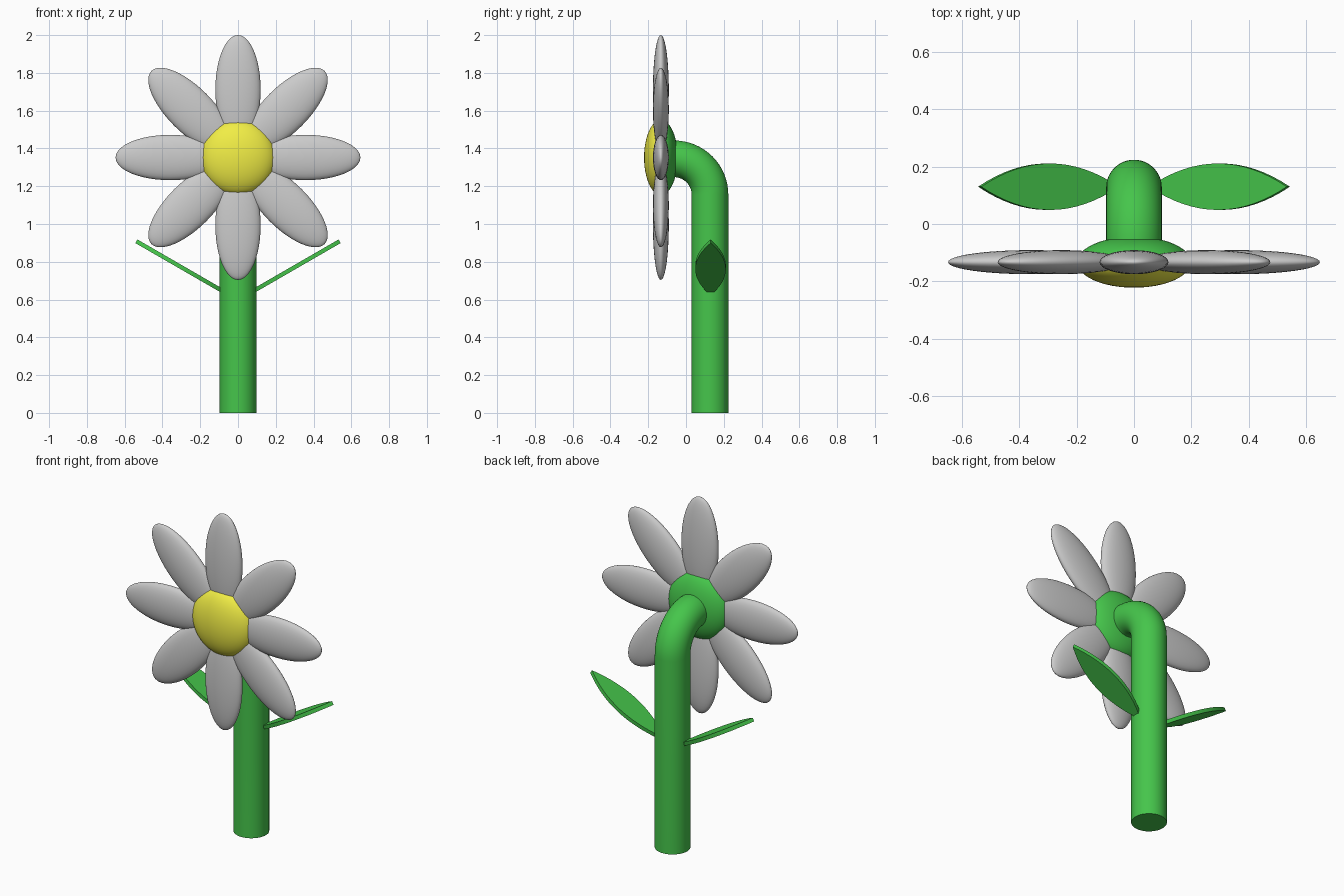
import bpy, bmesh
from math import sin, cos, pi, radians
from mathutils import Matrix, Vector

if "Cube" in bpy.data.objects:
    bpy.data.objects.remove(bpy.data.objects["Cube"])

HEAD = Vector((0, -0.133, 1.352))
STEM_Y, STEM_R, BEND = 0.127, 0.097, 0.19


def material(name, color):
    m = bpy.data.materials.new(name)
    m.diffuse_color = color
    m.use_nodes = True
    m.node_tree.nodes["Principled BSDF"].inputs["Base Color"].default_value = m.diffuse_color
    return m


green = material("green", (0.06, 0.56, 0.07, 1))
yellow = material("yellow", (0.88, 0.85, 0.06, 1))


def finish(name, bm, mat=None, angle=40):
    bmesh.ops.recalc_face_normals(bm, faces=bm.faces)
    mesh = bpy.data.meshes.new(name)
    bm.to_mesh(mesh)
    bm.free()
    obj = bpy.data.objects.new(name, mesh)
    bpy.context.collection.objects.link(obj)
    if mat:
        mesh.materials.append(mat)
    bpy.ops.object.select_all(action='DESELECT')
    obj.select_set(True)
    bpy.context.view_layer.objects.active = obj
    bpy.ops.object.shade_smooth_by_angle(angle=radians(angle))
    return obj


# Stem: round tube bending forward into the flower head
path = [(STEM_Y, 0.0)]
for i in range(17):
    a = i / 16 * pi / 2
    path.append((STEM_Y - BEND + BEND * cos(a), HEAD.z - 0.007 - BEND + BEND * sin(a)))
path.append((-0.11, HEAD.z - 0.007))
bm = bmesh.new()
rings = []
for i, (y, z) in enumerate(path):
    a = min(max(i - 1, 0), 16) / 16 * pi / 2
    rings.append([bm.verts.new((STEM_R * cos(t), y + STEM_R * sin(t) * cos(a), z + STEM_R * sin(t) * sin(a)))
                  for t in (2 * pi * k / 48 for k in range(48))])
for r0, r1 in zip(rings, rings[1:]):
    for k in range(48):
        n = (k + 1) % 48
        bm.faces.new((r0[k], r0[n], r1[n], r1[k]))
bm.faces.new(rings[0])
bm.faces.new(rings[-1])
finish("stem", bm, green)

# Eight flattened petals around the head
for i in range(8):
    bm = bmesh.new()
    place = (Matrix.Translation(HEAD) @ Matrix.Rotation(i * pi / 4, 4, 'Y')
             @ Matrix.Translation((0, 0, 0.358)) @ Matrix.Diagonal((0.12, 0.042, 0.29, 1)))
    bmesh.ops.create_uvsphere(bm, u_segments=32, v_segments=24, radius=1, matrix=place)
    finish(f"petal_{i + 1}", bm)

# Flower head: yellow front half and green back half
for name, mat, side in (("flower_centre", yellow, -1), ("flower_back", green, 1)):
    bm = bmesh.new()
    bmesh.ops.create_uvsphere(bm, u_segments=48, v_segments=24, radius=1,
                              matrix=Matrix.Rotation(pi / 2, 4, 'X'))
    bmesh.ops.delete(bm, geom=[v for v in bm.verts if v.co.y * side < -1e-4], context='VERTS')
    bmesh.ops.transform(bm, verts=bm.verts,
                        matrix=Matrix.Translation(HEAD) @ Matrix.Diagonal((0.199, 0.089, 0.199, 1)))
    finish(name, bm, mat)

# Pair of pointed leaf plates, tilted upward
for name, side in (("leaf_right", 1), ("leaf_left", -1)):
    bm = bmesh.new()
    half, width, n = 0.277, 0.081, 16
    ts = [-1 + 2 * i / n for i in range(n + 1)]
    outline = [(half * t, -width * (1 - t * t)) for t in ts]
    outline += [(half * t, width * (1 - t * t)) for t in reversed(ts[1:-1])]
    face = bm.faces.new([bm.verts.new((x, y, -0.011)) for x, y in outline])
    ext = bmesh.ops.extrude_face_region(bm, geom=[face])
    bmesh.ops.translate(bm, vec=(0, 0, 0.022),
                        verts=[g for g in ext["geom"] if isinstance(g, bmesh.types.BMVert)])
    place = (Matrix.Diagonal((side, 1, 1, 1)) @ Matrix.Translation((0.298, 0.13, 0.77))
             @ Matrix.Rotation(radians(-30), 4, 'Y'))
    bmesh.ops.transform(bm, verts=bm.verts, matrix=place)
    finish(name, bm, green)
